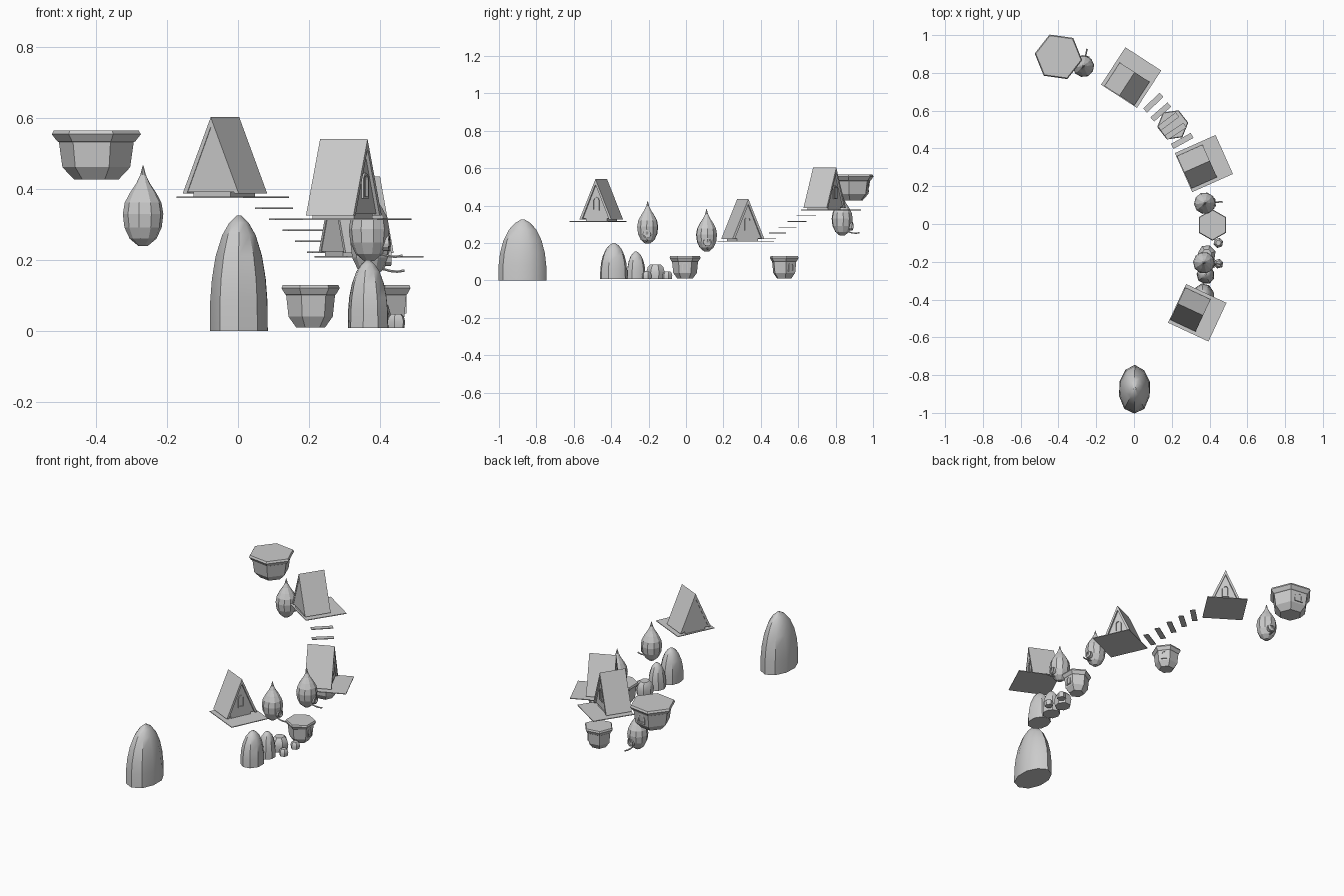
import bpy, bmesh, math, random
from mathutils import Matrix, Vector

if "Cube" in bpy.data.objects:
    bpy.data.objects.remove(bpy.data.objects["Cube"])

random.seed(4)
pi = math.pi


def finish(name, bm, loc=(0, 0, 0), ang=0, smooth=False):
    bmesh.ops.recalc_face_normals(bm, faces=bm.faces)
    me = bpy.data.meshes.new(name)
    bm.to_mesh(me)
    bm.free()
    ob = bpy.data.objects.new(name, me)
    bpy.context.collection.objects.link(ob)
    ob.location = loc
    ob.rotation_euler[2] = math.radians(ang)
    if smooth:
        bpy.context.view_layer.objects.active = ob
        ob.select_set(True)
        bpy.ops.object.shade_smooth_by_angle(angle=math.radians(35))
        ob.select_set(False)
    return ob


def skin(bm, rings):
    """Join rings of equal point count, closed at both ends."""
    rs = [[bm.verts.new(p) for p in r] for r in rings]
    n = len(rs[0])
    for a, b in zip(rs, rs[1:]):
        for i in range(n):
            j = (i + 1) % n
            bm.faces.new((a[i], a[j], b[j], b[i]))
    bm.faces.new(rs[0][::-1])
    bm.faces.new(rs[-1])


def circle(n, r, z, start=0):
    return [(r * math.cos(start + 2 * pi * i / n), r * math.sin(start + 2 * pi * i / n), z)
            for i in range(n)]


def extrude_x(bm, profile, x0, x1):
    skin(bm, [[(x, y, z) for y, z in profile] for x in (x0, x1)])


def box(bm, x0, x1, y, z0, z1):
    extrude_x(bm, [(-y, z0), (y, z0), (y, z1), (-y, z1)], x0, x1)


def arch(w, z0, h):
    top = z0 + h - w
    return [(-w, z0), (w, z0)] + [(w * math.cos(a * pi / 6), top + w * math.sin(a * pi / 6))
                                  for a in range(7)]


def arched_window(name, x, w, z0, h, loc, ang):
    bm = bmesh.new()
    outer = arch(w, z0, h)
    inner = arch(w * .65, z0 + w * .35, h - w * .7)
    skin(bm, [[(xx, y, z) for y, z in p] for xx, p in
              ((x - .012, outer), (x + .004, outer), (x + .004, inner), (x - .003, inner))])
    finish(name, bm, loc, ang)


def hut(k, x, y, z, ang):
    loc = (x, y, z)
    # thin deck
    bm = bmesh.new()
    box(bm, -.118, .118, .113, 0, .004)
    finish(f"hut_{k}_deck", bm, loc, ang)
    # footing and gable body
    bm = bmesh.new()
    box(bm, -.108, .02, .062, .003, .02)
    extrude_x(bm, [(-.085, .017), (.085, .017), (0, .212)], -.112, .024)
    finish(f"hut_{k}_body", bm, loc, ang)
    # chevron roof
    bm = bmesh.new()
    extrude_x(bm, [(-.094, .013), (-.08, .013), (0, .2), (.08, .013), (.094, .013), (0, .228)],
              -.114, .034)
    finish(f"hut_{k}_roof", bm, loc, ang)
    arched_window(f"hut_{k}_window", .026, .019, .06, .072, loc, ang)


def pot(k, x, y, z, r, h, ang):
    prof = [(.5, 0), (.76, .25), (.84, .76), (.88, .78), (1, .92), (.95, 1)]
    bm = bmesh.new()
    skin(bm, [circle(6, r * a, h * b, pi / 6) for a, b in prof])
    finish(f"pot_house_{k}", bm, (x, y, z), ang)
    arched_window(f"pot_house_{k}_window", r * .69, r * .2, h * .32, h * .4, (x, y, z), ang)


def pod(k, x, y, z, ang):
    loc = (x, y, z)
    # teardrop body
    prof = [(.014, 0), (.038, .02), (.053, .052), (.0575, .09), (.052, .122),
            (.037, .15), (.019, .177), (.008, .2), (.001, .227)]
    bm = bmesh.new()
    skin(bm, [circle(10, r, h) for r, h in prof])
    finish(f"pod_{k}_body", bm, loc, ang)
    # round entrance ring
    bm = bmesh.new()
    rings = []
    for xx, r in ((.03, .022), (.057, .022), (.057, .016), (.05, .016)):
        rings.append([(xx, a, b + .05) for a, b, _ in circle(12, r, 0)])
    skin(bm, rings)
    finish(f"pod_{k}_entrance", bm, loc, ang)
    # curved perch
    bm = bmesh.new()
    pts = [(.025, .022, .004), (.055, .014, .004), (.075, .012, .004), (.095, .015, .004)]
    skin(bm, [[(px, a, pz + b) for a, b, _ in circle(6, r, 0)] for px, pz, r in pts])
    finish(f"pod_{k}_perch", bm, loc, ang)


def mound(name, x, y, z, rx, ry, h, n=9, flat=False):
    prof = ([(.9, 0), (1, .45), (.85, .8), (.55, 1)] if flat else
            [(1, 0), (.99, .25), (.93, .45), (.8, .65), (.58, .83), (.33, .94), (.08, 1)])
    lobes = [random.uniform(.93, 1.03) for _ in range(n)]
    bm = bmesh.new()
    rings = []
    for r, t in prof:
        rings.append([(px * rx * l, py * ry * l, t * h)
                      for (px, py, _), l in zip(circle(n, r, 0, .3), lobes)])
    skin(bm, rings)
    finish(name, bm, (x, y, z), 0, smooth=True)


# A-frame huts on decks, turned outward along the arc
hut(1, .335, -.47, .313, -25)
hut(2, .37, .32, .207, 24)
hut(3, -.015, .775, .375, 57)

# hexagonal pot houses
pot(1, .415, -.005, .01, .083, .12, 0)
pot(2, .205, .525, .01, .083, .12, 38)
pot(3, -.40, .885, .427, .127, .139, 82)

# hanging pods
pod(1, -.268, .835, .24, 78)
pod(2, .37, -.205, .197, -5)
pod(3, .375, .11, .155, 5)

# mounds and stones
mound("large_mound", .003, -.872, 0, .089, .13, .325, 10)
mound("middle_mound", .367, -.385, .008, .06, .075, .192)
mound("small_mound", .38, -.268, .008, .048, .052, .147)
mound("flat_stone", .385, -.16, .008, .05, .052, .078, 7, True)
for i, (sx, sy) in enumerate(((.447, -.1), (.447, -.21))):
    mound(f"little_stone_{i + 1}", sx, sy, .008, .027, .027, .04, 6, True)

# stair planks between the second and third huts
for i, (px, py, pz, a) in enumerate(((.255, .44, .222, 29), (.22, .49, .253, 33), (.182, .543, .284, 37),
                                     (.142, .593, .315, 41), (.102, .642, .346, 44))):
    bm = bmesh.new()
    box(bm, -.06, .06, .015, -.002, .002)
    finish(f"stair_plank_{i + 1}", bm, (px, py, pz), a)
